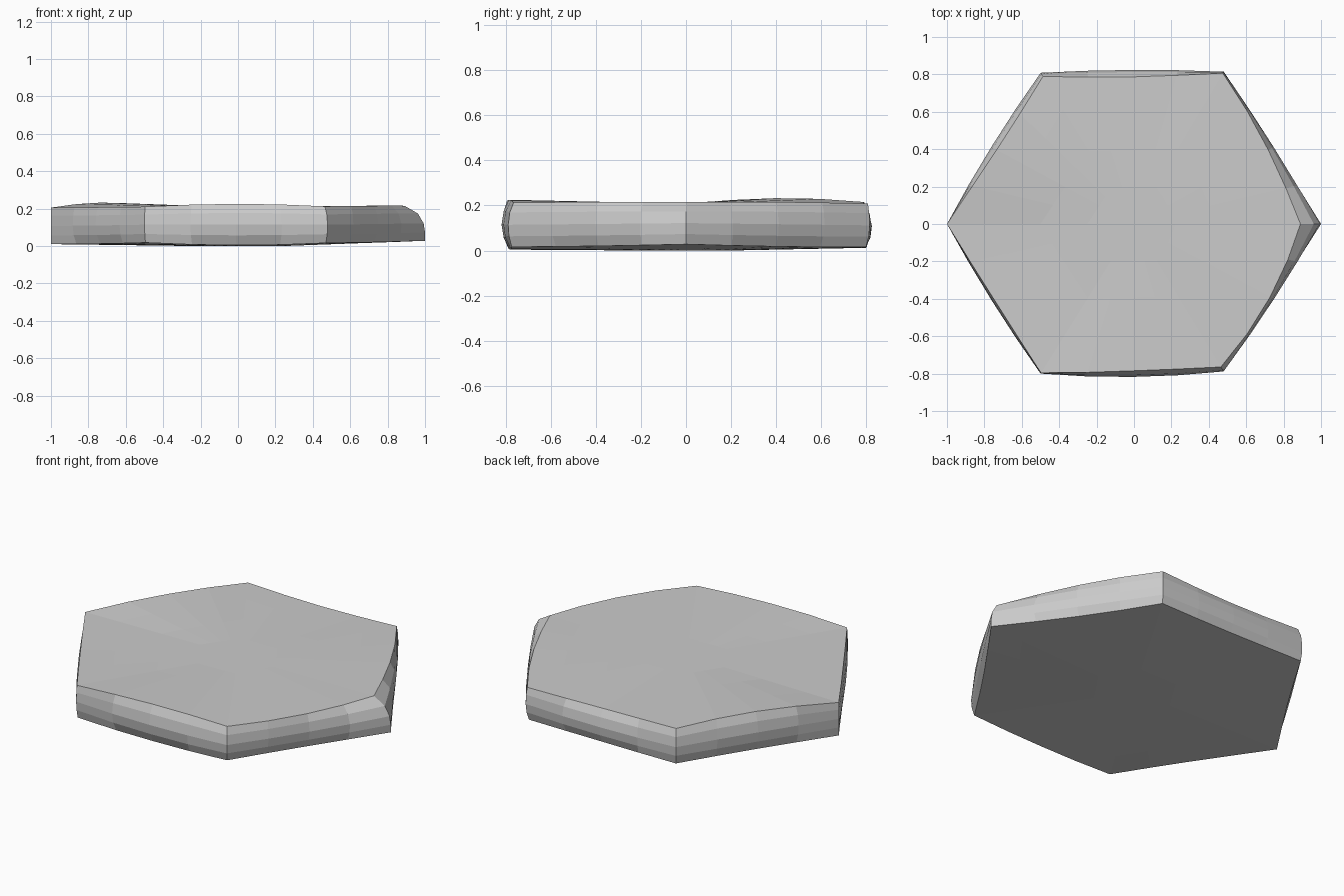
import bpy, bmesh, math
from mathutils import Vector

if "Cube" in bpy.data.objects:
    bpy.data.objects.remove(bpy.data.objects["Cube"])

# Corners: x, y, top z, bottom z, top inset, bottom inset
corners = [
    (-1.0, 0.0, .205, .010, .00, .00),
    (-.50, -.80, .210, .018, .005, .01),
    (.48, -.79, .212, .016, .03, .02),
    (1.0, 0.0, .215, .028, .11, .00),
    (.48, .815, .208, .015, .01, .02),
    (-.50, .81, .215, .015, .025, .01),
]
# Edge middles: outward bulge, top z, bottom z, top inset, bottom inset
middles = [
    (.015, .207, .012, .015, .03),
    (.025, .225, .004, .035, .04),
    (.012, .215, .020, .025, .03),
    (.010, .215, .018, .035, .03),
    (.014, .205, .012, .040, .03),
    (.017, .232, .012, .035, .03),
]
# Side profile: height fraction, share of bottom inset, share of top inset
profile = [(0, 1, 0), (.24, .3, 0), (.5, 0, .07), (.78, 0, .35), (1, 0, 1)]
SEG = 4

# Outline stations, each side split in four with a gentle bow
stations = []
for i, mid in enumerate(middles):
    a, b = corners[i], corners[(i + 1) % 6]
    out = Vector((b[1] - a[1], a[0] - b[0])).normalized()
    for k in range(SEG):
        u = k / SEG
        w = 4 * u * (1 - u)
        base = [p + (q - p) * u for p, q in zip(a, b)]
        for j in range(2, 6):
            base[j] += w * (mid[j - 1] - (a[j] + b[j]) / 2)
        pos = Vector(base[:2]) + out * mid[0] * w
        stations.append((pos, *base[2:]))

bm = bmesh.new()


def bridge(r0, r1):
    n = len(r0)
    for i in range(n):
        j = (i + 1) % n
        bm.faces.new((r0[i], r0[j], r1[j], r1[i]))


def cap(ring, height):
    # Concentric rings relaxing to a level centre
    edge, prev = [v.co.copy() for v in ring], ring
    for s in (.78, .5, .25):
        blend = ((s - .25) / .75)
        cur = [bm.verts.new((c.x * s, c.y * s, height + (c.z - height) * blend))
               for c in edge]
        bridge(prev, cur)
        prev = cur
    centre = bm.verts.new((0, 0, height))
    for i in range(len(prev)):
        bm.faces.new((prev[i], prev[(i + 1) % len(prev)], centre))


# Rounded side wall
rings = []
for t, fb, ft in profile:
    ring = []
    for pos, zt, zb, it, ib in stations:
        p = pos - pos.normalized() * (fb * ib + ft * it)
        ring.append(bm.verts.new((p.x, p.y, zb + (zt - zb) * t)))
    rings.append(ring)
for r0, r1 in zip(rings, rings[1:]):
    bridge(r0, r1)

# Worn top and underside
cap(rings[-1], .212)
cap(rings[0], 0.0)
bmesh.ops.recalc_face_normals(bm, faces=bm.faces)

mesh = bpy.data.meshes.new("hexagonal_stone_tile")
bm.to_mesh(mesh)
bm.free()
tile = bpy.data.objects.new("hexagonal_stone_tile", mesh)
bpy.context.collection.objects.link(tile)
